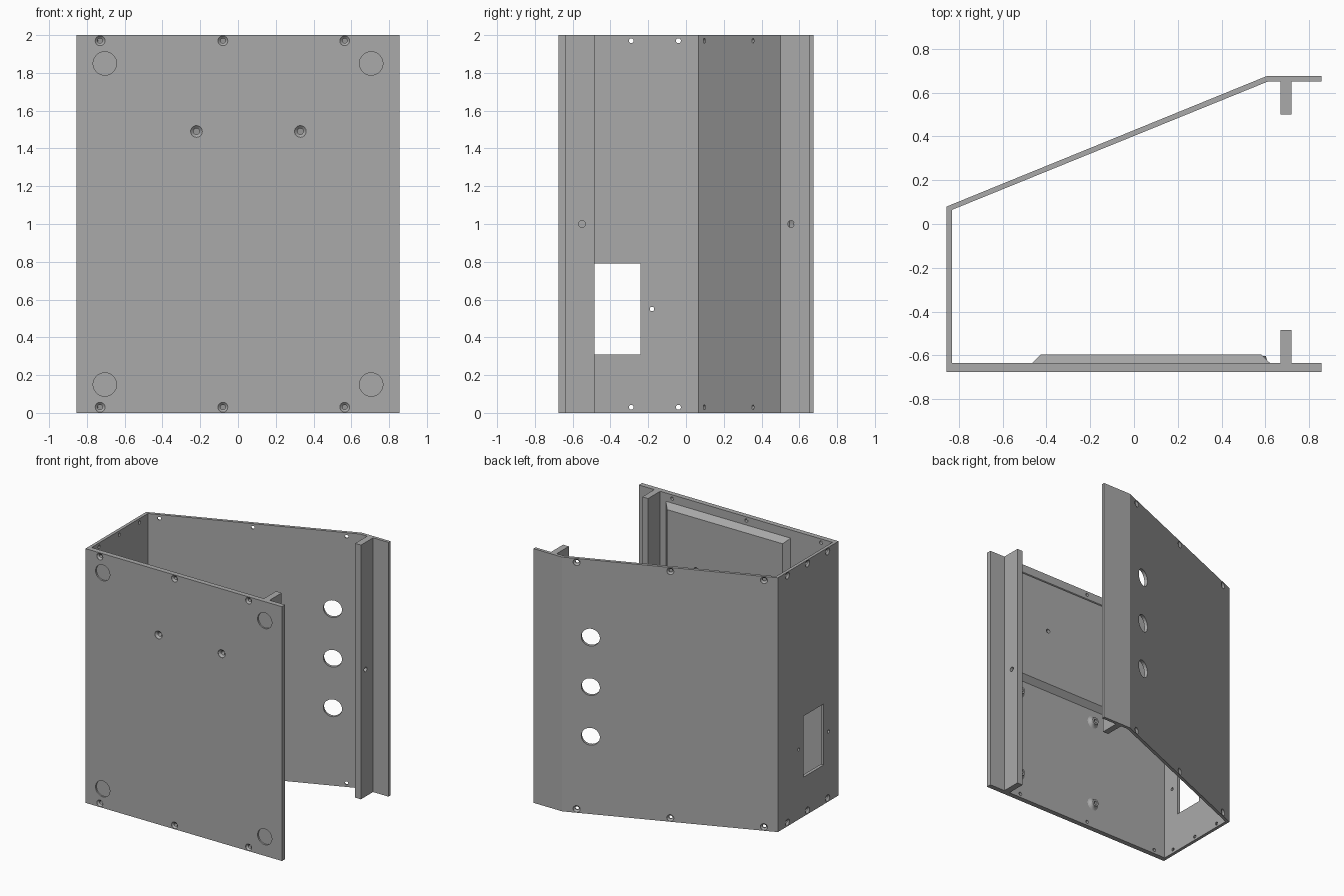
import bpy, bmesh, math
from mathutils import Vector

if "Cube" in bpy.data.objects:
    bpy.data.objects.remove(bpy.data.objects["Cube"])

grey = bpy.data.materials.new("plain grey")
grey.diffuse_color = (0.4, 0.4, 0.4, 1)
grey.use_nodes = True
grey.node_tree.nodes["Principled BSDF"].inputs["Base Color"].default_value = grey.diffuse_color


def finish(bm, name):
    bmesh.ops.recalc_face_normals(bm, faces=bm.faces)
    me = bpy.data.meshes.new(name)
    bm.to_mesh(me)
    bm.free()
    me.materials.append(grey)
    ob = bpy.data.objects.new(name, me)
    bpy.context.collection.objects.link(ob)
    return ob


def prism(name, outline, height=2.0):
    """Extrude an x-y outline upward from z = 0."""
    bm = bmesh.new()
    base = bm.faces.new([bm.verts.new((x, y, 0)) for x, y in outline])
    ext = bmesh.ops.extrude_face_region(bm, geom=[base])
    bmesh.ops.translate(bm, vec=(0, 0, height),
                        verts=[v for v in ext["geom"] if isinstance(v, bmesh.types.BMVert)])
    return finish(bm, name)


def lathe(bm, origin, axis, rings, n=32):
    """Closed turned solid: rings are (distance along axis, radius)."""
    axis = Vector(axis).normalized()
    u = Vector((0, 0, 1))
    w = axis.cross(u)
    loops = []
    for d, r in rings:
        loops.append([bm.verts.new(Vector(origin) + axis * d
                      + (u * math.cos(a) + w * math.sin(a)) * r)
                      for a in (2 * math.pi * i / n for i in range(n))])
    for a, b in zip(loops, loops[1:]):
        for i in range(n):
            j = (i + 1) % n
            bm.faces.new((a[i], a[j], b[j], b[i]))
    bm.faces.new(loops[0])
    bm.faces.new(loops[-1])


def cut(ob, cutter):
    mod = ob.modifiers.new("holes", "BOOLEAN")
    mod.operation, mod.solver, mod.object = "DIFFERENCE", "EXACT", cutter
    dg = bpy.context.evaluated_depsgraph_get()
    me = bpy.data.meshes.new_from_object(ob.evaluated_get(dg))
    ob.modifiers.clear()
    ob.data = me


# Folded housing: front panel, side wall, slanted back panel and flange
housing = prism("housing", [
    (.855, -.675), (-.855, -.675), (-.855, .08), (.605, .675), (.855, .675),
    (.855, .65), (.61, .65), (-.83, .065), (-.83, -.635), (.855, -.635)])

# Mounting strips
strips = [prism(name, [(.67, a), (.72, a), (.72, b), (.67, b)])
          for name, a, b in (("front_strip", -.635, -.485), ("back_strip", .5, .65))]

# Raised pad with chamfered edges inside the front panel
bm = bmesh.new()
x0, x1, z0, z1, c = -.465, .62, 1.0, 1.935, .04
low, top = [[bm.verts.new((x, y, z)) for x, z in
             ((x0 + k, z0 + k), (x1 - k, z0 + k), (x1 - k, z1 - k), (x0 + k, z1 - k))]
            for y, k in ((-.635, 0), (-.595, c))]
bm.faces.new(low)
bm.faces.new(top)
for i in range(4):
    j = (i + 1) % 4
    bm.faces.new((low[i], low[j], top[j], top[i]))
pad = finish(bm, "inner_pad")

# Flared standoffs with blind holes
bm = bmesh.new()
for x in (-.135, .575):
    for z in (.2, .9):
        lathe(bm, (x, -.635, z), (0, 1, 0),
              [(0, .05), (.004, .042), (.01, .035), (.018, .03), (.032, .028),
               (.032, .013), (.003, .013)])
finish(bm, "standoffs")

# Hole cutters for the housing
bm = bmesh.new()
sink = [(-.01, .026), (.002, .026), (.014, .013), (.06, .013)]
slant = Vector((1.46, .595, 0))
inward = (.595, -1.46, 0)
for z in (.03, 1.97):
    for x in (-.73, -.08, .565):
        lathe(bm, (x, -.675, z), (0, 1, 0), sink)
    for y in (-.54, -.29, -.04):
        lathe(bm, (-.855, y, z), (1, 0, 0), sink)
    for t in (.094, .728, 1.362):
        lathe(bm, Vector((-.855, .08, z)) + slant * (t / 1.46), inward, sink)
for z in (.61, 1.0, 1.39):
    lathe(bm, Vector((-.855, .08, z)) + slant * (1.268 / 1.46), inward,
          [(-.03, .068), (.06, .068)], 48)
for x in (-.705, .705):
    for z in (.15, 1.85):
        lathe(bm, (x, -.675, z), (0, 1, 0), [(-.02, .062), (.012, .062)], 48)
for x in (-.22, .33):
    lathe(bm, (x, -.675, 1.49), (0, 1, 0),
          [(-.01, .031), (.002, .031), (.016, .016), (.12, .016)])
for y in (-.55, -.18):
    lathe(bm, (-.855, y, .55), (1, 0, 0), [(-.02, .012), (.06, .012)])
win = bmesh.ops.create_cube(bm, size=1)["verts"]
bmesh.ops.scale(bm, vec=(.1, .25, .48), verts=win)
bmesh.ops.translate(bm, vec=(-.845, -.365, .55), verts=win)
holes = finish(bm, "housing_hole_cutter")
cut(housing, holes)
cut(pad, holes)

# Cross holes through the strips
bm = bmesh.new()
for y in (-.55, .557):
    lathe(bm, (.6, y, 1.0), (1, 0, 0), [(0, .018), (.2, .018)])
strip_holes = finish(bm, "strip_hole_cutter")
for s in strips:
    cut(s, strip_holes)

# Cutters are no longer needed
for ob in (holes, strip_holes):
    bpy.data.objects.remove(ob)
